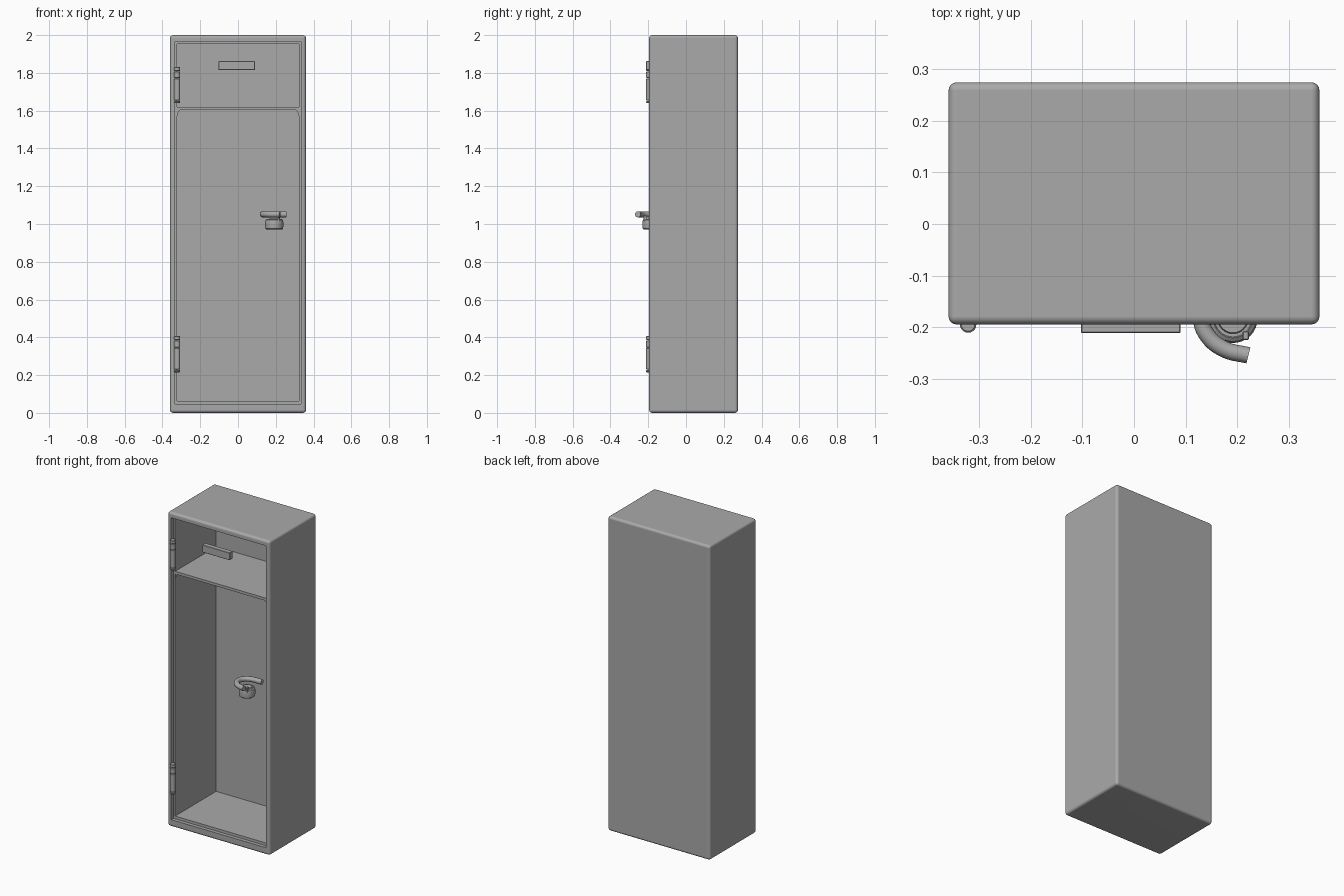
import bpy, bmesh, math
from mathutils import Vector

cube = bpy.data.objects.get("Cube")
if cube:
    bpy.data.objects.remove(cube)

grey = bpy.data.materials.new("locker grey")
grey.use_nodes = True
COLOUR = (0.4, 0.4, 0.4, 1)
grey.diffuse_color = COLOUR
grey.node_tree.nodes["Principled BSDF"].inputs["Base Color"].default_value = COLOUR


def finish(name, bm):
    """Turn a bmesh into a shaded grey object."""
    bmesh.ops.recalc_face_normals(bm, faces=bm.faces)
    mesh = bpy.data.meshes.new(name)
    bm.to_mesh(mesh)
    bm.free()
    obj = bpy.data.objects.new(name, mesh)
    bpy.context.collection.objects.link(obj)
    mesh.materials.append(grey)
    bpy.ops.object.select_all(action='DESELECT')
    obj.select_set(True)
    bpy.context.view_layer.objects.active = obj
    bpy.ops.object.shade_smooth_by_angle(angle=math.radians(35))
    normals = obj.modifiers.new("Even normals", 'WEIGHTED_NORMAL')
    normals.keep_sharp = True
    return obj


def box_mesh(lo, hi, bevel=0, segments=2):
    bm = bmesh.new()
    bmesh.ops.create_cube(bm, size=1)
    lo, hi = Vector(lo), Vector(hi)
    for v in bm.verts:
        v.co = (lo + hi) / 2 + v.co * (hi - lo)
    if bevel:
        bmesh.ops.bevel(bm, geom=bm.edges[:], offset=bevel, segments=segments,
                        profile=0.5, affect='EDGES')
    return bm


def turned(name, x, y, profile, steps=32):
    """Spin a (radius, height) profile about a vertical axis."""
    bm = bmesh.new()
    verts = [bm.verts.new((x + r, y, z)) for r, z in profile]
    edges = [bm.edges.new(pair) for pair in zip(verts, verts[1:])]
    bmesh.ops.spin(bm, geom=verts + edges, cent=(x, y, 0), axis=(0, 0, 1),
                   angle=math.tau, steps=steps)
    bmesh.ops.remove_doubles(bm, verts=bm.verts, dist=0.0001)
    return finish(name, bm)


# Cabinet: rounded shell with a rebated front opening and a deep interior
bm = box_mesh((-0.36, -0.195, 0), (0.36, 0.275, 2), 0.016, 4)
bm.normal_update()
front = min(bm.faces, key=lambda f: f.calc_center_median().y - f.calc_area())


def place(face, half, low, high, y):
    for v in face.verts:
        v.co = (math.copysign(half, v.co.x), y, high if v.co.z > 1 else low)


front = min((f for f in bm.faces if f.normal.y < -0.99), key=lambda f: f.normal.y)
REBATE, INNER = (0.334, 0.046, 1.966), (0.322, 0.063, 1.953)
for opening, y in ((REBATE, -0.195), (REBATE, -0.172),
                   (INNER, -0.172), (INNER, 0.24)):
    bmesh.ops.inset_region(bm, faces=[front], thickness=0.005)
    place(front, *opening, y)
finish("cabinet", bm)

# Shelf and the small corner gussets under its front edge
finish("shelf", box_mesh((-0.325, -0.172, 1.603), (0.325, 0.245, 1.62)))
for side, label in ((-1, "right"), (1, "left")):
    bm = bmesh.new()
    corners = [(0.324, 1.605), (0.306, 1.605), (0.311, 1.598),
               (0.317, 1.59), (0.321, 1.573), (0.324, 1.573)]
    face = bm.faces.new([bm.verts.new((side * x, -0.17, z)) for x, z in corners])
    grown = bmesh.ops.extrude_face_region(bm, geom=[face])["geom"]
    bmesh.ops.translate(bm, vec=(0, 0.015, 0),
                        verts=[g for g in grown if isinstance(g, bmesh.types.BMVert)])
    finish(label + "_shelf_gusset", bm)

# Hinges: stacked knuckles with a rounded cap at each end
for label, base in (("lower", 0.215), ("upper", 1.64)):
    for i, (start, end) in enumerate(((0, 0.012), (0.014, 0.13),
                                      (0.132, 0.168), (0.17, 0.192))):
        a, b, r, c = base + start, base + end, 0.016, 0.003
        turned(f"{label}_hinge_knuckle_{i + 1}", -0.322, -0.195,
               [(0, a), (r - c, a), (r, a + c), (r, b - c), (r - c, b), (0, b)], 20)

# Label holder
finish("label_holder", box_mesh((-0.103, -0.212, 1.815), (0.09, -0.18, 1.862), 0.002, 1))

# Padlock: body, stepped dial, latch post and open shackle
LX, LY = 0.192, -0.183
turned("lock_body", LX, LY,
       [(0, 0.97), (0.04, 0.97), (0.046, 0.975), (0.048, 0.985), (0.048, 1.01),
        (0.045, 1.022), (0.038, 1.027), (0.036, 1.024), (0.03, 1.024),
        (0.028, 1.03), (0, 1.03)])
finish("latch_post", box_mesh((0.211, -0.225, 1.015), (0.223, -0.208, 1.045), 0.002, 1))

curve = bpy.data.curves.new("shackle", 'CURVE')
curve.dimensions = '3D'
curve.bevel_depth = 0.016
curve.bevel_resolution = 4
curve.use_fill_caps = True
path = [(0.222, -0.255), (0.175, -0.243), (0.143, -0.217), (0.131, -0.185),
        (0.142, -0.152), (0.172, -0.13), (0.255, -0.122)]
spline = curve.splines.new('BEZIER')
spline.bezier_points.add(len(path) - 1)
for point, (x, y) in zip(spline.bezier_points, path):
    point.co = (x, y, 1.051)
    point.handle_left_type = point.handle_right_type = 'AUTO'
spline.resolution_u = 5
curve.materials.append(grey)
shackle = bpy.data.objects.new("shackle", curve)
bpy.context.collection.objects.link(shackle)
